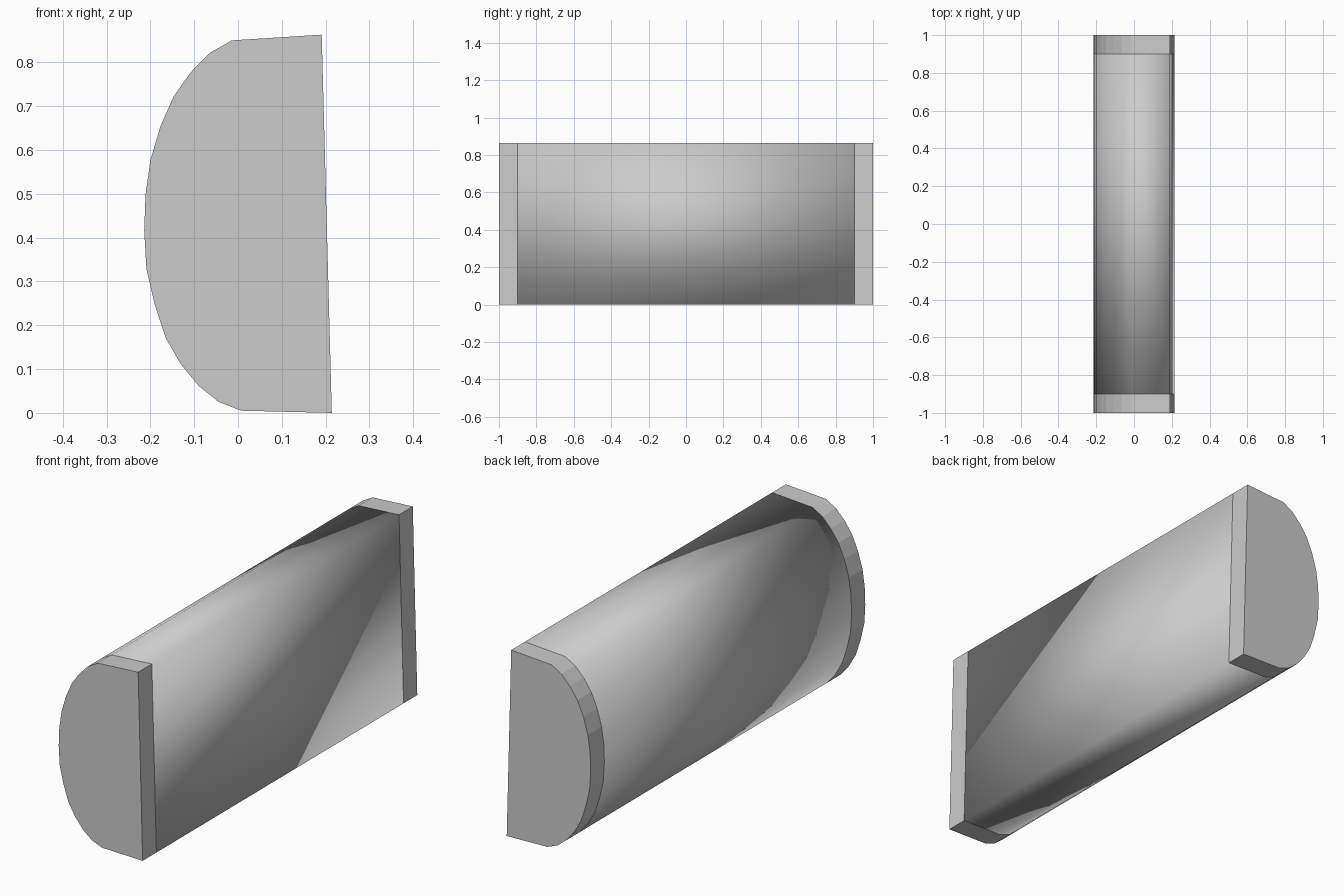
import bpy
import bmesh

if "Cube" in bpy.data.objects:
    bpy.data.objects.remove(bpy.data.objects["Cube"])

# D-shaped cross-section (x, z): slightly tilted flat front, faceted curved back
PROFILE = [
    (0.191, 0.863), (-0.014, 0.850), (-0.065, 0.821), (-0.108, 0.777),
    (-0.147, 0.722), (-0.177, 0.654), (-0.200, 0.576), (-0.211, 0.498),
    (-0.214, 0.416), (-0.209, 0.329), (-0.190, 0.247), (-0.165, 0.171),
    (-0.131, 0.112), (-0.090, 0.062), (-0.044, 0.025), (0.008, 0.005),
    (0.214, 0.0),
]


def prism(name, y0, y1, smooth=False):
    """Closed solid made by sweeping the profile from y0 to y1."""
    bm = bmesh.new()
    a = [bm.verts.new((x, y0, z)) for x, z in PROFILE]
    b = [bm.verts.new((x, y1, z)) for x, z in PROFILE]
    bm.faces.new(a)
    bm.faces.new(b[::-1])
    n = len(a)
    for i in range(n):
        j = (i + 1) % n
        bm.faces.new((a[i], b[i], b[j], a[j]))
    bmesh.ops.recalc_face_normals(bm, faces=bm.faces)
    for f in bm.faces:
        f.smooth = smooth
    mesh = bpy.data.meshes.new(name)
    bm.to_mesh(mesh)
    bm.free()
    obj = bpy.data.objects.new(name, mesh)
    bpy.context.collection.objects.link(obj)
    return obj


# Smooth-shaded main body
prism("body", -0.9, 0.9, smooth=True)

# Flat-shaded end caps
prism("front_end_cap", -1.0, -0.9)
prism("back_end_cap", 0.9, 1.0)
